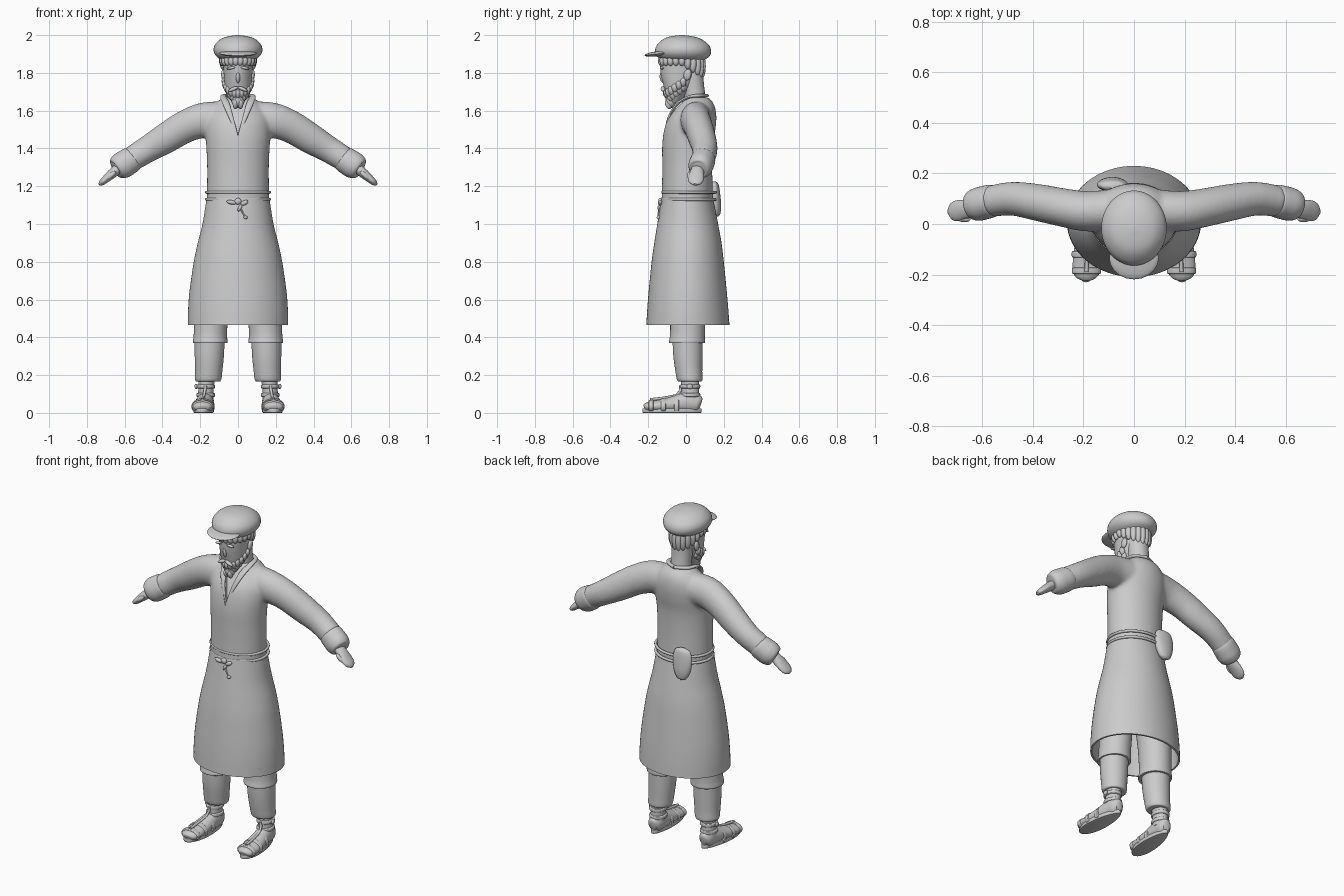
import bpy, bmesh, math
from mathutils import Vector, Matrix, Euler

cube = bpy.data.objects.get("Cube")
if cube:
    bpy.data.objects.remove(cube, do_unlink=True)

clay = bpy.data.materials.new("light_grey")
clay.use_nodes = True
GREY = (0.6, 0.6, 0.6, 1)
clay.diffuse_color = GREY
clay.node_tree.nodes["Principled BSDF"].inputs["Base Color"].default_value = GREY


def smooth_rows(rows, steps=5):
    """Spline through the rows so that few stations give a smooth skin."""
    p = [Vector(r) for r in rows]
    p = [2 * p[0] - p[1]] + p + [2 * p[-1] - p[-2]]
    out = []
    for i in range(1, len(p) - 2):
        a, b, c, d = p[i - 1:i + 3]
        for k in range(steps):
            t = k / steps
            out.append(0.5 * (2 * b + (c - a) * t + (2 * a - 5 * b + 4 * c - d) * t * t
                              + (3 * b - a - 3 * c + d) * t ** 3))
    return out + [p[-2]]


def loft(bm, rows, side=(1, 0, 0), flat=False, caps=True, n=40, floor=None):
    """Elliptical rings; each row is x, y, z, radius along side, other radius."""
    rows = smooth_rows(rows)
    pts = [Vector(r[:3]) for r in rows]
    rings = []
    for i, r in enumerate(rows):
        t = pts[min(i + 1, len(pts) - 1)] - pts[max(i - 1, 0)]
        t = Vector((0, 0, 1)) if flat else t.normalized()
        v = t.cross(Vector(side)).normalized()
        u = v.cross(t)
        ring = []
        for k in range(n):
            a = math.tau * k / n
            co = pts[i] + u * r[3] * math.cos(a) + v * r[4] * math.sin(a)
            if floor is not None:
                co.z = max(co.z, floor)
            ring.append(bm.verts.new(co))
        rings.append(ring)
    for a, b in zip(rings, rings[1:]):
        for k in range(n):
            bm.faces.new((a[k], a[(k + 1) % n], b[(k + 1) % n], b[k]))
    if caps:
        bm.faces.new(rings[0])
        bm.faces.new(rings[-1])


def body(bm, rows, **kw):
    """Upright loft; each row is height, half width, front y, back y."""
    loft(bm, [(0, (f + b) / 2, z, w, (b - f) / 2) for z, w, f, b in rows], flat=True, **kw)


def blob(bm, loc, size, rot=(0, 0, 0)):
    m = Matrix.LocRotScale(Vector(loc), Euler(rot), Vector(size))
    bmesh.ops.create_uvsphere(bm, u_segments=20, v_segments=12, radius=1, matrix=m)


def finish(name, bm, mods=(), angle=40):
    bmesh.ops.recalc_face_normals(bm, faces=bm.faces)
    mesh = bpy.data.meshes.new(name)
    bm.to_mesh(mesh)
    bm.free()
    ob = bpy.data.objects.new(name, mesh)
    bpy.context.collection.objects.link(ob)
    for kind, opts in mods:
        mod = ob.modifiers.new(kind.lower(), kind)
        for key, val in opts.items():
            setattr(mod, key, val)
    if mods:
        dg = bpy.context.evaluated_depsgraph_get()
        ob.data = bpy.data.meshes.new_from_object(ob.evaluated_get(dg))
        ob.modifiers.clear()
    ob.data.materials.clear()
    ob.data.materials.append(clay)
    bpy.ops.object.select_all(action='DESELECT')
    ob.select_set(True)
    bpy.context.view_layer.objects.active = ob
    bpy.ops.object.shade_smooth_by_angle(angle=math.radians(angle))
    return ob


def tube(name, pts, radius, cyclic=False):
    cu = bpy.data.curves.new(name, 'CURVE')
    cu.dimensions = '3D'
    cu.bevel_depth, cu.bevel_resolution, cu.use_fill_caps = radius, 2, True
    sp = cu.splines.new('POLY')
    sp.points.add(len(pts) - 1)
    for p, co in zip(sp.points, pts):
        p.co = (*co, 1)
    sp.use_cyclic_u = cyclic
    cu.materials.append(clay)
    ob = bpy.data.objects.new(name, cu)
    bpy.context.collection.objects.link(ob)


# Neckline cutter: a sloping wedge
bm = bmesh.new()
tri = [(0, -0.106, 1.45), (0.075, 0, 1.69), (-0.075, 0, 1.69)]
face = bm.faces.new([bm.verts.new(c) for c in tri])
ext = bmesh.ops.extrude_face_region(bm, geom=[face])
bmesh.ops.translate(bm, vec=(0, -0.3, 0), verts=[e for e in ext['geom'] if isinstance(e, bmesh.types.BMVert)])
cutter = finish("neckline_cutter", bm)
cutter.hide_render = True

# Tunic: torso and sleeves fused into one soft skin
bm = bmesh.new()
body(bm, [(1.07, .165, -.132, .146), (1.2, .164, -.127, .141), (1.32, .164, -.126, .139),
          (1.42, .169, -.126, .143), (1.5, .175, -.116, .156), (1.56, .17, -.096, .161),
          (1.61, .146, -.06, .156), (1.645, .112, -.03, .142), (1.67, .08, -.01, .118)])
for s in (1, -1):
    loft(bm, [(s * .06, .06, 1.56, .08, .09), (s * .18, .05, 1.55, .08, .093), (s * .28, .065, 1.515, .076, .086),
              (s * .38, .085, 1.455, .073, .081), (s * .48, .1, 1.395, .067, .071),
              (s * .57, .09, 1.34, .062, .066)], side=(0, 1, 0))
finish("tunic", bm, [('REMESH', dict(mode='VOXEL', voxel_size=0.01)),
                     ('SMOOTH', dict(factor=0.5, iterations=8)),
                     ('BOOLEAN', dict(operation='DIFFERENCE', object=cutter, solver='EXACT'))])
bpy.data.objects.remove(cutter, do_unlink=True)

# Skirt: open shell
bm = bmesh.new()
body(bm, [(1.13, .167, -.131, .145), (1.0, .188, -.152, .17), (.9, .213, -.168, .188), (.8, .234, -.182, .2),
          (.65, .256, -.197, .215), (.55, .264, -.205, .224), (.465, .266, -.21, .23)], caps=False, n=64)
finish("skirt", bm, [('SOLIDIFY', dict(thickness=0.01, offset=-1))])

# Lapels: soft edging along the neckline and a back collar
for s, nm in ((1, "left"), (-1, "right")):
    bm = bmesh.new()
    loft(bm, [(0, -.116, 1.455, .004, .004), (s * .035, -.092, 1.56, .012, .007), (s * .062, -.046, 1.635, .018, .008),
              (s * .078, .015, 1.672, .016, .008), (s * .066, .075, 1.68, .012, .009), (0, .112, 1.68, .01, .009)],
         n=16)
    finish(nm + "_lapel", bm)

# Belt, front knot and back pouch
for i, z in enumerate((1.13, 1.168)):
    ring = [(0.167 * math.cos(a), 0.016 + 0.139 * math.sin(a), z) for a in [math.tau * k / 48 for k in range(48)]]
    tube(("lower" if i == 0 else "upper") + "_belt_cord", ring, 0.008, True)
bm = bmesh.new()
for x, z, w, h, r in ((-.035, 1.115, .026, .011, .2), (.0, 1.12, .018, .017, 0), (.034, 1.112, .022, .012, -.5),
                      (.01, 1.085, .009, .02, .5), (.04, 1.035, .011, .009, 0)):
    blob(bm, (x, -.136 - (1.12 - z) * .1, z), (w, .011, h), (0, r, 0))
finish("belt_knot", bm)
tube("knot_tail", [(.01, -.138, 1.09), (.025, -.146, 1.06), (.04, -.148, 1.035)], .004)
bm = bmesh.new()
loft(bm, [(-.085, .15, 1.225, .02, .008), (-.085, .152, 1.21, .05, .02), (-.085, .155, 1.16, .062, .026),
          (-.085, .158, 1.1, .055, .028), (-.085, .162, 1.055, .035, .02), (-.085, .162, 1.04, .012, .008)], flat=True)
finish("back_pouch", bm)

# Neck and head with a flat, receding face
bm = bmesh.new()
body(bm, [(1.58, .064, -.005, .115), (1.68, .058, -.01, .103), (1.74, .058, -.02, .095), (1.82, .06, -.02, .09)])
finish("neck", bm)
bm = bmesh.new()
body(bm, [(1.64, .03, -.085, -.035), (1.68, .054, -.105, -.005), (1.73, .069, -.118, .035), (1.79, .075, -.133, .07),
          (1.85, .08, -.138, .088), (1.9, .085, -.138, .095), (1.94, .07, -.12, .08)])
blob(bm, (0, -.123, 1.775), (.012, .016, .03), (.2, 0, 0))
for s in (1, -1):
    blob(bm, (s * .077, .008, 1.79), (.012, .02, .03), (-.2, 0, 0))
    blob(bm, (s * .036, -.128, 1.826), (.026, .01, .007), (0, s * .15, 0))
finish("head", bm)

# Beard and moustache clumps
bm = bmesh.new()
for row in range(2):
    for k in range(13):
        a = math.radians(-90 + 15 * k)
        c = math.cos(a)
        blob(bm, ((.072 - .014 * row) * math.sin(a), -.015 - (.09 - .012 * row) * c, 1.75 - .062 * c - .025 * row),
             (.014, .016, .024), (.35 * c, .3 * math.sin(a), 0))
blob(bm, (0, -.08, 1.65), (.034, .03, .036))
for s in (1, -1):
    blob(bm, (s * .024, -.122, 1.715), (.028, .012, .01), (0, s * .4, 0))
    blob(bm, (s * .014, -.094, 1.633), (.014, .016, .026), (.4, 0, 0))
finish("beard", bm)

# Hair: short fringe in front, longer locks toward the nape
bm = bmesh.new()
for k in range(22):
    a = math.tau * k / 22
    back = max(0, math.sin(a))
    blob(bm, (.083 * math.cos(a), -.022 + .11 * math.sin(a), 1.865 - .03 * back),
         (.018, .018, .028 + .035 * back), (0, 0, a))
finish("hair", bm)

# Flat cap with a short peak
bm = bmesh.new()
body(bm, [(1.87, .092, -.13, .1), (1.885, .112, -.152, .122), (1.905, .126, -.164, .132), (1.93, .129, -.162, .13),
          (1.955, .118, -.148, .114), (1.98, .09, -.118, .078), (1.993, .055, -.082, .038), (2.0, .01, -.03, -.01)])
finish("cap_crown", bm)
bm = bmesh.new()
blob(bm, (0, -.135, 1.903), (.098, .085, .014), (.12, 0, 0))
finish("cap_peak", bm)

# Limbs: cuffs, hands, trousers, feet and sandals, mirrored by side
for s, nm in ((1, "left"), (-1, "right")):
    bm = bmesh.new()
    loft(bm, [(s * .55, .094, 1.352, .056, .058), (s * .562, .092, 1.343, .064, .068), (s * .59, .085, 1.325, .066, .071),
              (s * .62, .077, 1.306, .065, .07), (s * .642, .071, 1.29, .055, .058),
              (s * .648, .069, 1.286, .036, .036)], side=(0, 1, 0))
    finish(nm + "_cuff", bm)
    bm = bmesh.new()
    loft(bm, [(s * .62, .066, 1.305, .03, .026), (s * .66, .058, 1.272, .037, .026), (s * .695, .053, 1.242, .042, .021),
              (s * .72, .05, 1.22, .034, .016), (s * .734, .048, 1.208, .012, .007)], side=(0, 1, 0))
    blob(bm, (s * .672, .02, 1.257), (.032, .013, .013), (0, s * .7, 0))
    finish(nm + "_hand", bm)

    bm = bmesh.new()
    loft(bm, [(s * .147, .005, .37, .084, .088), (s * .147, .005, .375, .092, .096), (s * .146, .008, .42, .088, .092),
              (s * .14, .01, .55, .09, .095), (s * .125, .01, .75, .1, .105)], flat=True)
    finish(nm + "_trouser_knee", bm)
    bm = bmesh.new()
    loft(bm, [(s * .158, .022, .165, .05, .05), (s * .158, .02, .172, .068, .066), (s * .155, .015, .22, .072, .071),
              (s * .152, .01, .3, .077, .077), (s * .15, .008, .4, .08, .08)], flat=True)
    finish(nm + "_trouser_shin", bm)

    # Foot and ankle
    bm = bmesh.new()
    loft(bm, [(s * .17, .078, .045, .02, .03), (s * .171, .06, .05, .038, .048), (s * .174, .01, .055, .044, .056),
              (s * .18, -.06, .046, .05, .044), (s * .186, -.13, .037, .055, .034), (s * .188, -.19, .033, .053, .028),
              (s * .188, -.215, .03, .036, .02), (s * .188, -.222, .028, .014, .01)], floor=.012)
    loft(bm, [(s * .172, .025, .06, .044, .052), (s * .17, .022, .12, .04, .046), (s * .165, .022, .2, .046, .05)], flat=True)
    finish(nm + "_foot", bm)
    bm = bmesh.new()
    outline = [(s * (.18 - .03 * math.sin(a) * .35 + (.052 - .01 * math.sin(a)) * math.cos(a)), -.074 + .157 * math.sin(a))
               for a in [math.tau * k / 32 for k in range(32)]]
    low = bm.faces.new([bm.verts.new((x, y, 0)) for x, y in outline])
    ext = bmesh.ops.extrude_face_region(bm, geom=[low])
    bmesh.ops.translate(bm, vec=(0, 0, .024), verts=[e for e in ext['geom'] if isinstance(e, bmesh.types.BMVert)])
    finish(nm + "_sole", bm, [('BEVEL', dict(width=.005, segments=2))])

    # Sandal straps over the foot and round the ankle
    bm = bmesh.new()
    for y, x, w, h in ((-.185, .188, .057, .036), (-.12, .186, .06, .044), (-.05, .18, .056, .056)):
        loft(bm, [(s * x, y + .013, .034, w - .006, h - .004), (s * x, y + .009, .034, w, h),
                  (s * x, y - .009, .034, w, h - .002), (s * x, y - .013, .034, w - .006, h - .006)], floor=.01)
    for z in (.095, .14):
        loft(bm, [(s * .171, .022, z - .011, .042, .048), (s * .171, .022, z - .007, .048, .053),
                  (s * .171, .022, z + .007, .048, .053), (s * .171, .022, z + .011, .042, .048)], flat=True)
    blob(bm, (s * .222, .02, .14), (.008, .015, .014))
    finish(nm + "_sandal_straps", bm)
    tube(nm + "_instep_strap", [(s * .188, -.19, .07), (s * .186, -.12, .078), (s * .18, -.05, .092),
                                (s * .175, -.028, .12), (s * .172, -.03, .145)], .008)
